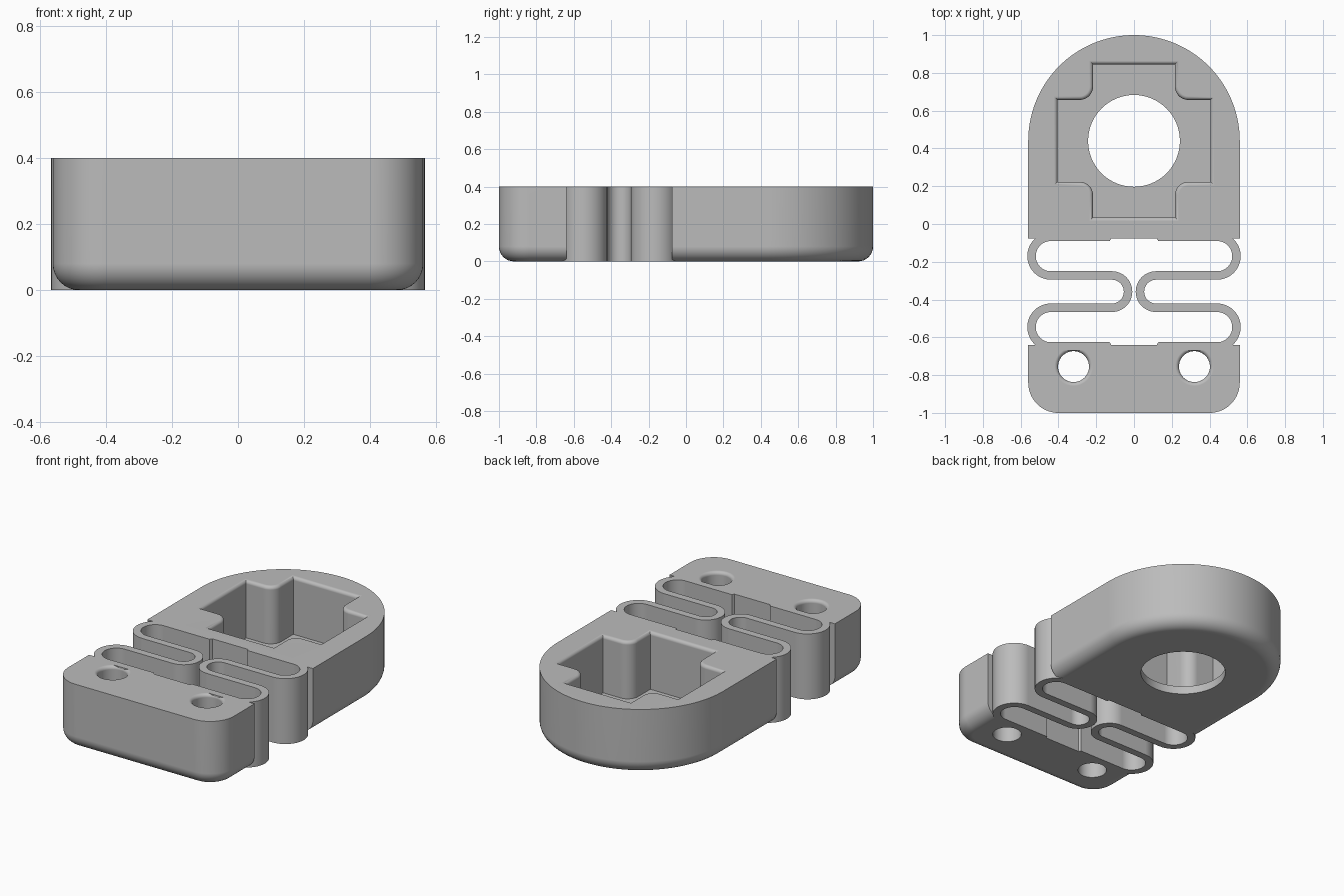
import bpy, bmesh
from math import sin, cos, pi, radians
from mathutils import Vector

if "Cube" in bpy.data.objects:
    bpy.data.objects.remove(bpy.data.objects["Cube"], do_unlink=True)

H = 0.4            # overall height
W = 0.56           # half width of the solid ends
FILLET = 0.08      # bottom edge rounding
RIM = 0.02         # rounding of pocket and hole rims
MID = -0.358       # middle of the flexures
FACE = 0.282       # distance from MID to each flat inner face

grey = bpy.data.materials.new("plain grey")
grey.use_nodes = True
grey.diffuse_color = (0.5, 0.5, 0.5, 1)
grey.node_tree.nodes["Principled BSDF"].inputs["Base Color"].default_value = (0.5, 0.5, 0.5, 1)


def arc(cx, cy, r, a0, a1, n):
    angles = [radians(a0 + (a1 - a0) * i / n) for i in range(n + 1)]
    return [Vector((cx + r * cos(a), cy + r * sin(a))) for a in angles]


def circle(cx, cy, r, n=64):
    return arc(cx, cy, r, 0, 360, n)[:-1]


def offset(points, d, fixed_y=None):
    """Mitred outward offset of a counter-clockwise outline; the edge on fixed_y stays put."""
    def edge(a, b):
        t = (b - a).normalized()
        still = fixed_y is not None and max(abs(a.y - fixed_y), abs(b.y - fixed_y)) < 1e-5
        return Vector((t.y, -t.x)), 0 if still else d
    result = []
    for i, p in enumerate(points):
        n1, d1 = edge(points[i - 1], p)
        n2, d2 = edge(p, points[(i + 1) % len(points)])
        det = n1.x * n2.y - n1.y * n2.x
        if abs(det) < 1e-4:
            result.append(p + n1 * d1)
        else:
            result.append(p + Vector((d1 * n2.y - d2 * n1.y, d2 * n1.x - d1 * n2.x)) / det)
    return result


def loft(name, points, levels, fixed_y=None):
    """Closed solid from an outline, repeated at (height, offset) levels."""
    bm = bmesh.new()
    rings = [[bm.verts.new((p.x, p.y, z)) for p in offset(points, d, fixed_y)] for z, d in levels]
    n = len(points)
    for low, high in zip(rings, rings[1:]):
        for i in range(n):
            j = (i + 1) % n
            bm.faces.new((low[i], low[j], high[j], high[i]))
    bm.faces.new(rings[0][::-1])
    bm.faces.new(rings[-1])
    bmesh.ops.recalc_face_normals(bm, faces=bm.faces)
    mesh = bpy.data.meshes.new(name)
    bm.to_mesh(mesh)
    bm.free()
    mesh.materials.append(grey)
    obj = bpy.data.objects.new(name, mesh)
    bpy.context.collection.objects.link(obj)
    return obj


def activate(obj):
    bpy.ops.object.select_all(action='DESELECT')
    obj.select_set(True)
    bpy.context.view_layer.objects.active = obj


def cut(obj, cutter):
    cutter.hide_render = True
    mod = obj.modifiers.new("cut", 'BOOLEAN')
    mod.operation, mod.solver, mod.object = 'DIFFERENCE', 'EXACT', cutter
    activate(obj)
    bpy.ops.object.modifier_apply(modifier=mod.name)
    bpy.data.objects.remove(cutter, do_unlink=True)


def finish(obj):
    activate(obj)
    bpy.ops.object.shade_smooth_by_angle(angle=radians(30))
    mod = obj.modifiers.new("even shading", 'WEIGHTED_NORMAL')
    mod.keep_sharp = True


# Edge profiles shared by the solid parts and the cutters
steps = [i * pi / 16 for i in range(9)]
rounded_base = [(FILLET * (1 - cos(t)), FILLET * (sin(t) - 1)) for t in steps] + [(H, 0)]


def rounded_rim(bottom):
    rim = [(H - RIM + RIM * sin(t), RIM * (1 - cos(t))) for t in steps]
    return [(bottom, 0)] + rim + [(H + 0.05, RIM)]


# Arched housing with a cross pocket and a round opening through its floor
back_y = MID + FACE
cy = 1 - W
outline = [Vector((-W, back_y)), Vector((W, back_y))] + arc(0, cy, W, 0, 180, 64)
housing = loft("arched_housing", outline, rounded_base, back_y)

LONG, SHORT, INNER = 0.405, 0.217, 0.07
quarter = [Vector((LONG, -SHORT)), Vector((LONG, SHORT))]
quarter += arc(SHORT + INNER, SHORT + INNER, INNER, 270, 180, 8)
cross = []
for k in range(4):
    c, s = cos(k * pi / 2), sin(k * pi / 2)
    cross += [Vector((c * p.x - s * p.y, s * p.x + c * p.y + cy)) for p in quarter]
cut(housing, loft("pocket_cutter", cross, rounded_rim(0.05)))
cut(housing, loft("opening_cutter", circle(0, cy, 0.243), [(-0.1, 0), (0.2, 0)]))
finish(housing)

# Mounting block with two screw holes
front_y = MID - FACE
R = 0.16
outline = [Vector((W, front_y)), Vector((-W, front_y))]
outline += arc(-W + R, -1 + R, R, 180, 270, 16) + arc(W - R, -1 + R, R, 270, 360, 16)
block = loft("mounting_block", outline, rounded_base, front_y)
for x in (-0.32, 0.32):
    cut(block, loft("hole_cutter", circle(x, -0.755, 0.082, 40), rounded_rim(-0.1)))
finish(block)

# Serpentine flexures joining the two ends
HALF, LOBE, TURN = 0.0225, 0.1025, 0.0855
lobe_y = TURN + LOBE


def flexure_side(s):
    end_x = -0.115 + 0.6 * s
    lobe, turn = LOBE + s, TURN - s
    return ([Vector((end_x, MID + lobe_y + lobe))]
            + arc(-0.44, MID + lobe_y, lobe, 90, 270, 24)
            + arc(-0.117, MID, turn, 90, -90, 24)
            + arc(-0.44, MID - lobe_y, lobe, 90, 270, 24)
            + [Vector((end_x, MID - lobe_y - lobe))])


ribbon = flexure_side(HALF) + flexure_side(-HALF)[::-1]
for name, side in (("right_flexure", 1), ("left_flexure", -1)):
    finish(loft(name, [Vector((side * p.x, p.y)) for p in ribbon], [(0, 0), (H, 0)]))
